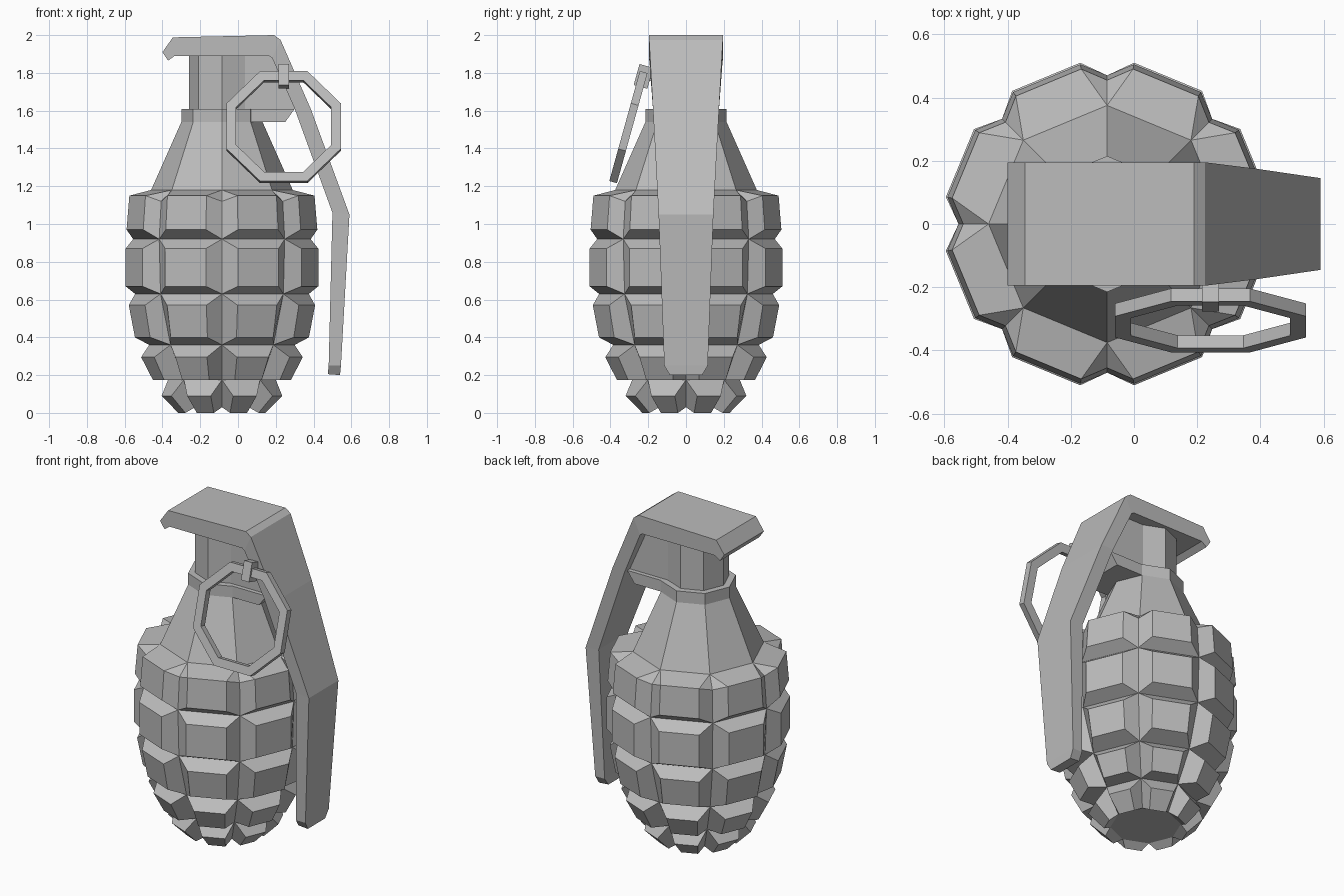
import bpy, bmesh
from math import sin, cos, radians
from mathutils import Matrix, Vector

cube = bpy.data.objects.get("Cube")
if cube:
    bpy.data.objects.remove(cube, do_unlink=True)

SIDES = 8
AXIS_X = -0.085     # the body stands off centre, the lever balances it

metal = bpy.data.materials.new("grey metal")
metal.use_nodes = True
GREY = (0.5, 0.5, 0.5, 1)
metal.diffuse_color = GREY
metal.node_tree.nodes["Principled BSDF"].inputs["Base Color"].default_value = GREY


def finish(name, bm):
    bmesh.ops.remove_doubles(bm, verts=bm.verts, dist=0.0005)
    bmesh.ops.recalc_face_normals(bm, faces=bm.faces)
    mesh = bpy.data.meshes.new(name)
    bm.to_mesh(mesh)
    bm.free()
    mesh.materials.append(metal)
    obj = bpy.data.objects.new(name, mesh)
    bpy.context.collection.objects.link(obj)
    return obj


def polar(r, z, degrees):
    a = radians(degrees)
    return Vector((AXIS_X + r * cos(a), r * sin(a), z))


def octagon(r, z):
    return [polar(r, z, i * 360 / SIDES) for i in range(SIDES)]


def loft(name, rings, caps=True, closed=False):
    """Join equal-sized rings of points with quads."""
    bm = bmesh.new()
    rows = [[bm.verts.new(p) for p in ring] for ring in rings]
    pairs = list(zip(rows, rows[1:])) + ([(rows[-1], rows[0])] if closed else [])
    for a, b in pairs:
        for i in range(len(a)):
            j = (i + 1) % len(a)
            bm.faces.new((a[i], a[j], b[j], b[i]))
    if caps and not closed:
        bm.faces.new(rows[0])
        bm.faces.new(rows[-1])
    return finish(name, bm)


def extrude_y(name, outline, half):
    """Plate with an x-z outline, symmetrical about y = 0."""
    return loft(name, [[(x, y, z) for x, z in outline] for y in (-half, half)])


def box(name, size, matrix):
    bm = bmesh.new()
    bmesh.ops.create_cube(bm, size=1, matrix=matrix @ Matrix.Diagonal((*size, 1)))
    return finish(name, bm)


# Segmented body: groove rings (radius, height) and raised block edges between
grooves = [(0.455, 1.12), (0.47, 0.92), (0.46, 0.63),
           (0.385, 0.36), (0.285, 0.175), (0.20, 0.03)]
blocks = [((0.497, 1.15), (0.512, 0.97)), ((0.517, 0.87), (0.517, 0.67)),
          ((0.50, 0.57), (0.467, 0.40)), ((0.435, 0.295), (0.372, 0.175)),
          ((0.325, 0.09), (0.235, 0.0))]
SHOULDER = (0.375, 1.18)
STEP = 360 / SIDES

bm = bmesh.new()


def face(*points):
    bm.faces.new([bm.verts.new(p) for p in points])


for side in range(SIDES):
    a0, a1 = side * STEP, (side + 1) * STEP
    for row, (top, bottom) in enumerate(blocks):
        inset = 9.5 if row < 3 else 10.5
        upper, lower = grooves[row], grooves[row + 1]
        base = [polar(*upper, a0), polar(*upper, a1), polar(*lower, a1), polar(*lower, a0)]
        crown = [polar(*top, a0 + inset), polar(*top, a1 - inset),
                 polar(*bottom, a1 - inset), polar(*bottom, a0 + inset)]
        face(*crown)
        for i in range(4):
            if row == 0 and i == 0:
                # Sloping shoulder over the top row
                s0, s1 = polar(*SHOULDER, a0), polar(*SHOULDER, a1)
                face(s0, s1, crown[1], crown[0])
                face(s0, crown[0], base[0])
                face(s1, base[1], crown[1])
                continue
            j = (i + 1) % 4
            face(base[i], base[j], crown[j], crown[i])
face(*octagon(*SHOULDER))
face(*octagon(*grooves[-1]))
finish("segmented_body", bm)

# Neck, collar and stem
loft("neck", [octagon(0.375, 1.18), octagon(0.215, 1.54)])
loft("collar", [octagon(0.215, 1.54), octagon(0.215, 1.61)])
loft("stem", [octagon(0.175, 1.61), octagon(0.175, 1.895)])

# Bracket joining the collar and stem to the lever
extrude_y("collar_tab", [(0, 1.61), (0.30, 1.61), (0.25, 1.54), (0, 1.54)], 0.15)
extrude_y("lever_web", [(0, 1.895), (0.18, 1.895), (0.30, 1.61), (0, 1.61)], 0.124)

# Safety lever: outer point, inner point and half width at each bend
lever = [((-0.40, 1.91), (-0.37, 1.865), 0.195),
         ((-0.345, 1.988), (-0.335, 1.89), 0.195),
         ((0.19, 2.0), (0.165, 1.89), 0.195),
         ((0.225, 1.975), (0.18, 1.88), 0.195),
         ((0.385, 1.61), (0.30, 1.61), 0.175),
         ((0.59, 1.05), (0.50, 1.06), 0.145),
         ((0.545, 0.25), (0.48, 0.25), 0.115),
         ((0.54, 0.20), (0.475, 0.205), 0.085)]
loft("safety_lever", [[(ox, -w, oz), (ox, w, oz), (ix, w, iz), (ix, -w, iz)]
                      for (ox, oz), (ix, iz), w in lever])

# Pull ring: flat-sided octagon hanging at a tilt
tilt = Matrix.Translation((0.242, -0.305, 1.513)) @ Matrix.Rotation(radians(-15.5), 4, 'X')
OUTER, INNER, HALF = 0.327, 0.272, 0.021
ring = []
for i in range(SIDES):
    a = radians((i + 0.5) * STEP)
    ring.append([tilt @ Vector((r * cos(a), y, r * sin(a)))
                 for r, y in ((OUTER, -HALF), (OUTER, HALF), (INNER, HALF), (INNER, -HALF))])
loft("pull_ring", ring, closed=True)

# Clip around the ring and the pin behind it
box("ring_clip", (0.055, 0.075, 0.115), tilt @ Matrix.Translation((0, 0.005, 0.28)))
box("safety_pin", (0.045, 0.16, 0.045), Matrix.Translation((0.237, -0.15, 1.78)))
